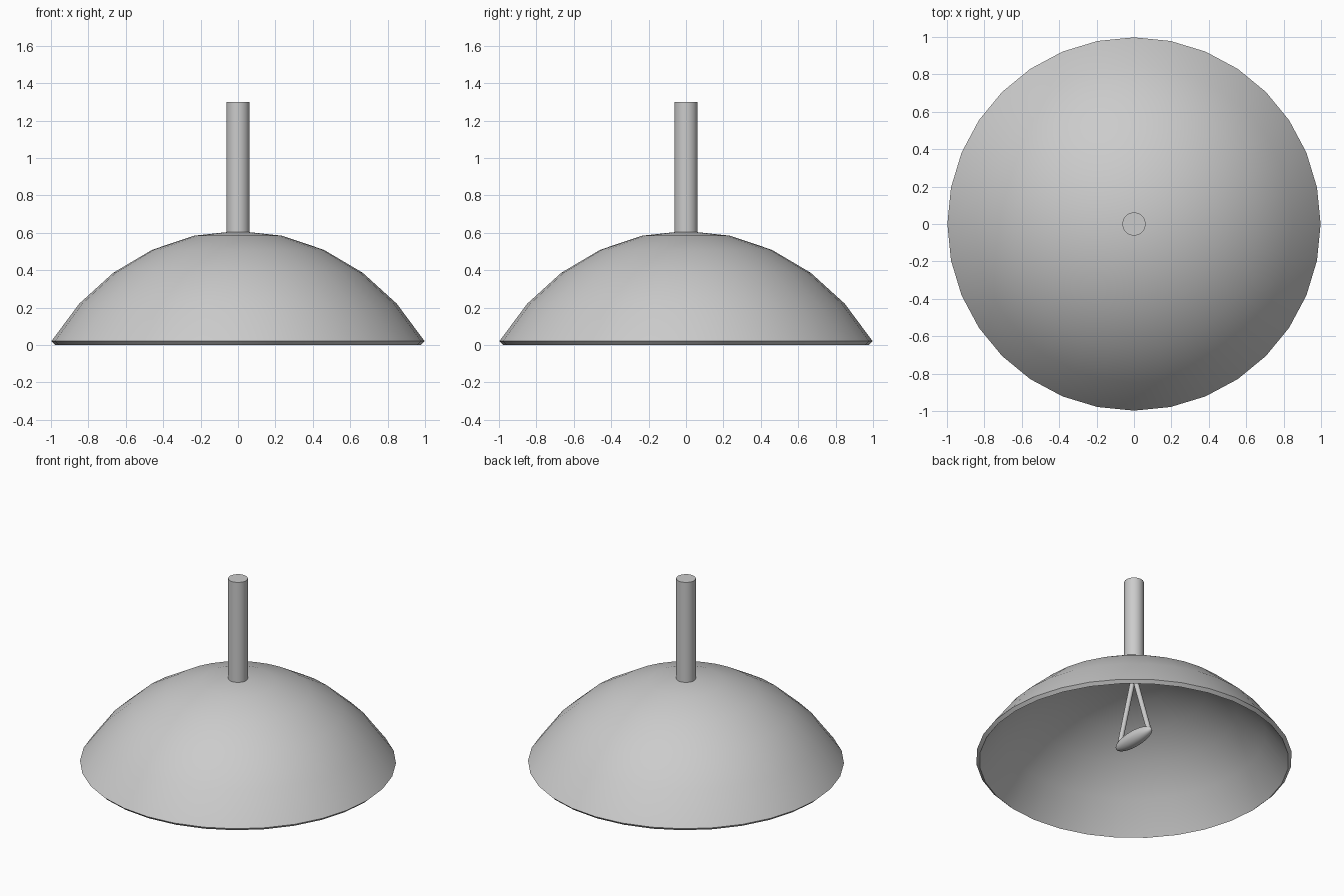
import bpy, bmesh, math
from mathutils import Vector

if "Cube" in bpy.data.objects:
    bpy.data.objects.remove(bpy.data.objects["Cube"])


def smooth(obj, angle=40):
    bpy.ops.object.select_all(action='DESELECT')
    obj.select_set(True)
    bpy.context.view_layer.objects.active = obj
    bpy.ops.object.shade_smooth_by_angle(angle=math.radians(angle))


def arc(r, h, top):
    # meridian of a slightly stretched sphere cap, apex to rim
    return [Vector((r * math.sin(math.radians(11.25 * i)), 0,
                    top - h * (1 - math.cos(math.radians(11.25 * i))))) for i in range(6)]


def rod(name, a, b, radius, sides):
    a, b = Vector(a), Vector(b)
    bpy.ops.mesh.primitive_cylinder_add(vertices=sides, radius=radius, depth=(b - a).length,
                                        location=(a + b) / 2)
    o = bpy.context.object
    o.name = name
    o.rotation_euler = (b - a).to_track_quat('Z', 'Y').to_euler()
    smooth(o)
    return o


# dome shade: thin shell, outer and inner arcs spun around z
profile = arc(1.2, 1.327, 0.61) + arc(1.175, 1.327, 0.59)[::-1]
bm = bmesh.new()
verts = [bm.verts.new(p) for p in profile]
edges = [bm.edges.new(pair) for pair in zip(verts, verts[1:])]
bmesh.ops.spin(bm, geom=verts + edges, axis=(0, 0, 1), cent=(0, 0, 0),
               angle=2 * math.pi, steps=32, use_duplicate=False)
bmesh.ops.remove_doubles(bm, verts=bm.verts, dist=0.0005)
bmesh.ops.recalc_face_normals(bm, faces=bm.faces)
mesh = bpy.data.meshes.new("dome_shade")
bm.to_mesh(mesh)
bm.free()
dome = bpy.data.objects.new("dome_shade", mesh)
bpy.context.collection.objects.link(dome)
smooth(dome)

# stem on top
rod("stem", (0, 0, 0.6), (0, 0, 1.3), 0.062, 32)

# oval bar hanging inside the dome, along y
bpy.ops.mesh.primitive_uv_sphere_add(segments=32, ring_count=16, radius=1, location=(0, 0, 0.16))
bar = bpy.context.object
bar.name = "hanging_bar"
bar.scale = (0.05, 0.17, 0.05)
smooth(bar)

# two struts from the apex to the bar ends
for side, s in (("front", -1), ("back", 1)):
    rod("strut_" + side, (0, s * 0.01, 0.59), (0, s * 0.145, 0.165), 0.016, 16)
